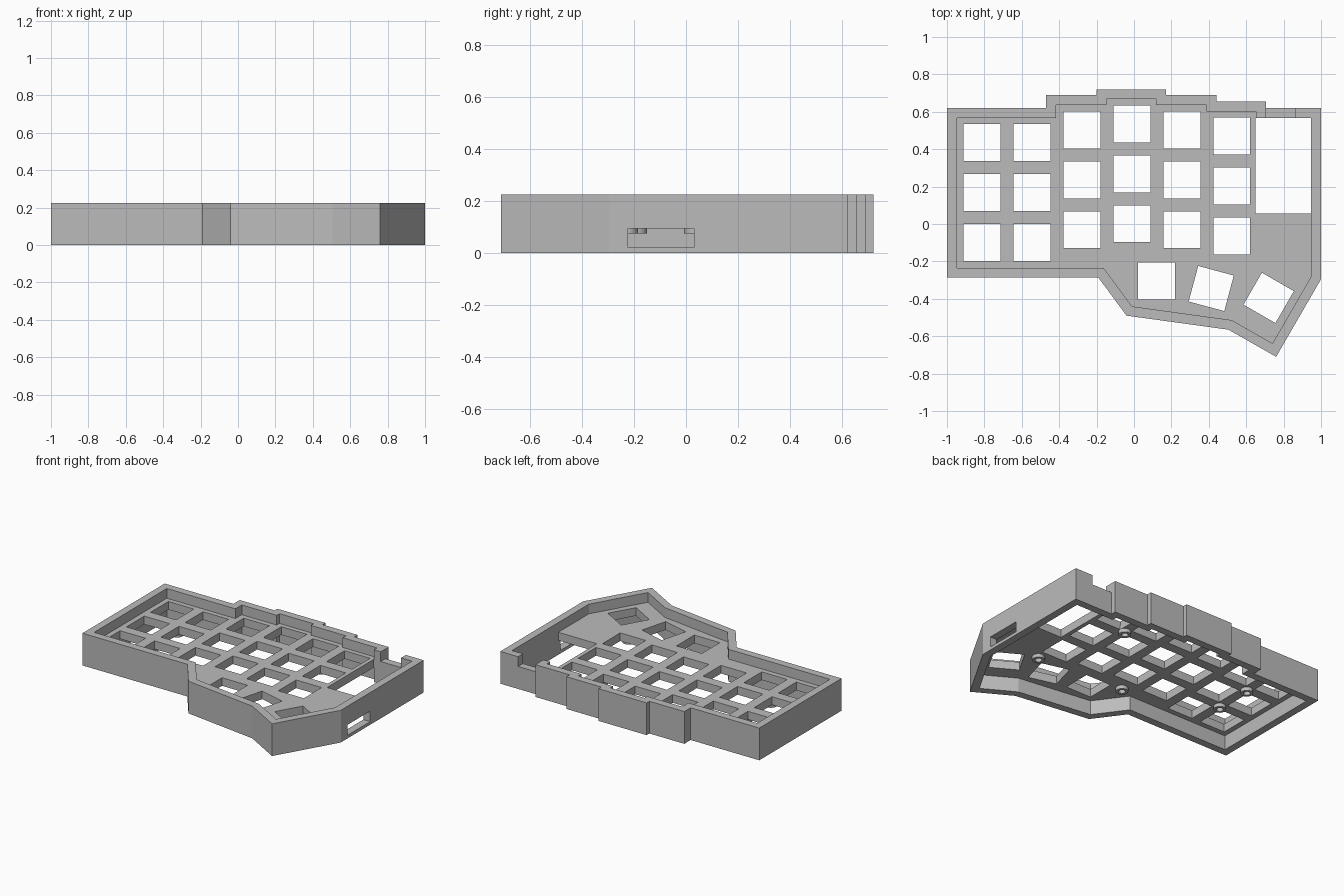
import bpy
import bmesh
from math import radians, cos, sin
from mathutils import Vector

if "Cube" in bpy.data.objects:
    bpy.data.objects.remove(bpy.data.objects["Cube"], do_unlink=True)

HEIGHT, PLATE_LOW, PLATE_TOP, WALL = 0.225, 0.1, 0.157, 0.053
KEY, PITCH = 0.197, 0.267

grey = bpy.data.materials.new("plain grey")
grey.use_nodes = True
grey.diffuse_color = (0.5, 0.5, 0.5, 1)
grey.node_tree.nodes["Principled BSDF"].inputs["Base Color"].default_value = (0.5, 0.5, 0.5, 1)


def prism(name, points, low, high):
    """Extrude a flat outline from low to high."""
    bm = bmesh.new()
    base = bm.faces.new([bm.verts.new((x, y, low)) for x, y in points])
    top = bmesh.ops.extrude_face_region(bm, geom=[base])["geom"]
    bmesh.ops.translate(bm, vec=(0, 0, high - low),
                        verts=[v for v in top if isinstance(v, bmesh.types.BMVert)])
    bmesh.ops.recalc_face_normals(bm, faces=bm.faces)
    mesh = bpy.data.meshes.new(name)
    bm.to_mesh(mesh)
    bm.free()
    mesh.materials.append(grey)
    obj = bpy.data.objects.new(name, mesh)
    bpy.context.collection.objects.link(obj)
    return obj


def rectangle(x0, x1, y0, y1):
    return [(x0, y0), (x1, y0), (x1, y1), (x0, y1)]


def turned_square(x, y, degrees):
    a, h = radians(degrees), KEY / 2
    return [(x + u * cos(a) - v * sin(a), y + u * sin(a) + v * cos(a))
            for u, v in rectangle(-h, h, -h, h)]


def circle(x, y, radius, sides=24):
    return [(x + radius * cos(radians(360 * i / sides)),
             y + radius * sin(radians(360 * i / sides))) for i in range(sides)]


def inset(points, distance):
    """Mitred inward offset of a clockwise outline."""
    result = []
    for i, p in enumerate(points):
        p = Vector(p)
        d0 = (p - Vector(points[i - 1])).normalized()
        d1 = (Vector(points[(i + 1) % len(points)]) - p).normalized()
        n0, n1 = Vector((d0.y, -d0.x)), Vector((d1.y, -d1.x))
        result.append(tuple(p + (n0 + n1) * distance / (1 + n0.dot(n1))))
    return result


def combine(target, tool, operation):
    """Apply a boolean and remove the tool object."""
    mod = target.modifiers.new("cut", 'BOOLEAN')
    mod.operation, mod.solver, mod.object = operation, 'EXACT', tool
    bpy.context.view_layer.update()
    graph = bpy.context.evaluated_depsgraph_get()
    mesh = bpy.data.meshes.new_from_object(target.evaluated_get(graph))
    target.modifiers.clear()
    target.data = mesh
    bpy.data.objects.remove(tool, do_unlink=True)


# Case body: stepped back edge, angled thumb corner
outline = [(-1, 0.62), (-0.47, 0.62), (-0.47, 0.69), (-0.2, 0.69), (-0.2, 0.72),
           (0.17, 0.72), (0.17, 0.69), (0.44, 0.69), (0.44, 0.655), (0.705, 0.655),
           (0.705, 0.62), (1, 0.62), (1, -0.295), (0.76, -0.71), (0.505, -0.565),
           (-0.04, -0.49), (-0.19, -0.287), (-1, -0.287)]
case = prism("keyboard_case", outline, 0, HEIGHT)
inner = inset(outline, WALL)


def cut(points, low=-0.1, high=0.4):
    combine(case, prism("cutter", points, low, high), 'DIFFERENCE')


# Hollows above and below the key plate
cut(inner, PLATE_TOP, 0.4)
cut(inner, -0.1, PLATE_LOW)

# Key openings: six staggered columns of three
for column, back in enumerate((0.435, 0.435, 0.503, 0.535, 0.503, 0.47)):
    for row in range(3):
        cut(turned_square(-0.812 + column * PITCH, back - row * PITCH, 0))

# Thumb key openings
for x, y, angle in ((0.12, -0.305, 0), (0.413, -0.345, -15), (0.72, -0.395, -30)):
    cut(turned_square(x, y, angle))

# Controller opening, cable notch and side slot
cut(rectangle(0.65, 1 - WALL, 0.055, 0.62 - WALL), 0.05, 0.2)
cut(rectangle(0.705, 0.862, 0.55, 0.7), PLATE_TOP, 0.4)
cut(rectangle(0.92, 1.1, -0.222, 0.03), 0.022, 0.095)

# Screw bosses under the plate
for x, y in ((-0.68, 0.3), (-0.68, 0.033), (0.387, 0.37), (-0.06, -0.19), (0.6, -0.225)):
    combine(case, prism("boss", circle(x, y, 0.04), 0.075, 0.13), 'UNION')
    cut(circle(x, y, 0.022), 0, 0.135)
